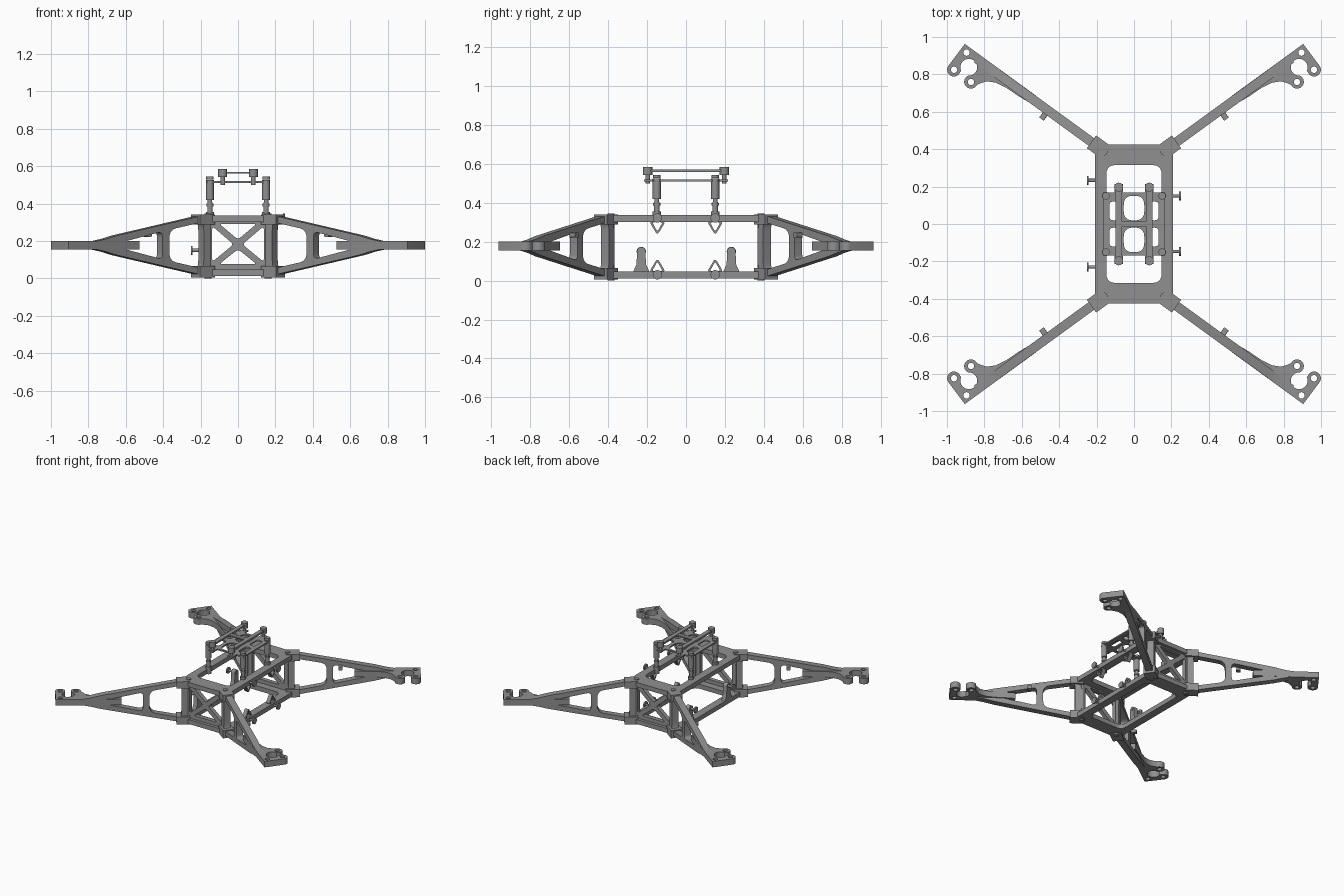
import bpy, bmesh, math
from mathutils import Matrix, Vector

if "Cube" in bpy.data.objects:
    bpy.data.objects.remove(bpy.data.objects["Cube"])

grey = bpy.data.materials.new("mid_grey")
grey.diffuse_color = (0.28, 0.28, 0.28, 1)
grey.use_nodes = True
grey.node_tree.nodes["Principled BSDF"].inputs["Base Color"].default_value = grey.diffuse_color


def arc(cx, cy, r, a0, a1, n=14):
    return [(cx + r * math.cos(math.radians(a0 + (a1 - a0) * i / n)),
             cy + r * math.sin(math.radians(a0 + (a1 - a0) * i / n))) for i in range(n + 1)]


def circle(cx, cy, r, n=20):
    return arc(cx, cy, r, 0, 360 - 360 / n, n - 1)


def rounded(pts, r, n=5):
    """Round every corner of a polygon with a small quadratic curve."""
    out = []
    for i, p in enumerate(pts):
        p, a, b = Vector(p), Vector(pts[i - 1]), Vector(pts[(i + 1) % len(pts)])
        s = p + (a - p).normalized() * min(r, (a - p).length * 0.45)
        e = p + (b - p).normalized() * min(r, (b - p).length * 0.45)
        for k in range(n + 1):
            t = k / n
            out.append(tuple(s * (1 - t) ** 2 + p * 2 * t * (1 - t) + e * t * t))
    return out


def rect(x0, y0, x1, y1):
    return [(x0, y0), (x1, y0), (x1, y1), (x0, y1)]


def basis(a, b, c):
    return Matrix((a, b, c)).transposed().to_4x4()


XY = Matrix.Identity(4)
XZ = basis((1, 0, 0), (0, 0, 1), (0, 1, 0))
YZ = basis((0, 1, 0), (0, 0, 1), (1, 0, 0))


def finish(name, bm, mat):
    bmesh.ops.transform(bm, matrix=mat, verts=bm.verts)
    bmesh.ops.remove_doubles(bm, verts=bm.verts, dist=1e-5)
    bmesh.ops.recalc_face_normals(bm, faces=bm.faces)
    me = bpy.data.meshes.new(name)
    bm.to_mesh(me)
    bm.free()
    me.materials.append(grey)
    ob = bpy.data.objects.new(name, me)
    bpy.context.collection.objects.link(ob)
    bpy.ops.object.select_all(action='DESELECT')
    ob.select_set(True)
    bpy.context.view_layer.objects.active = ob
    bpy.ops.object.shade_smooth_by_angle(angle=math.radians(30))
    return ob


def plate(name, loops, d0, d1, mat=XY):
    """Extrude an outline with holes from depth d0 to d1 along the third axis."""
    cu = bpy.data.curves.new(name, 'CURVE')
    cu.dimensions = '2D'
    cu.fill_mode = 'BOTH'
    cu.extrude = (d1 - d0) / 2
    for pts in loops:
        sp = cu.splines.new('POLY')
        sp.points.add(len(pts) - 1)
        for q, p in zip(sp.points, pts):
            q.co = (p[0], p[1], 0, 1)
        sp.use_cyclic_u = True
    tmp = bpy.data.objects.new(name + "_outline", cu)
    bpy.context.collection.objects.link(tmp)
    bpy.context.view_layer.update()
    me = tmp.to_mesh()
    bm = bmesh.new()
    bm.from_mesh(me)
    tmp.to_mesh_clear()
    bpy.data.objects.remove(tmp)
    bpy.data.curves.remove(cu)
    return finish(name, bm, mat @ Matrix.Translation((0, 0, (d0 + d1) / 2)))


def rod(name, cx, cy, r, d0, d1, mat=XY):
    bm = bmesh.new()
    bmesh.ops.create_cone(bm, cap_ends=True, segments=20, radius1=r, radius2=r, depth=d1 - d0)
    return finish(name, bm, mat @ Matrix.Translation((cx, cy, (d0 + d1) / 2)))


# Top and bottom hub frames
for name, z0, z1 in (("bottom_frame", 0.012, 0.047), ("top_frame", 0.302, 0.337)):
    plate(name, [rect(-0.208, -0.425, 0.208, 0.425),
                 rounded(rect(-0.148, -0.315, 0.148, 0.315), 0.05)], z0, z1)

# Arms: truss, motor mount, hub brackets and corner bolts, mirrored to four corners
C, S = math.cos(math.radians(36)), math.sin(math.radians(36))
MID = 0.177


def sym(pts):
    """Close a top-half profile with its reflection about the arm's mid height."""
    return [(u, MID + h) for u, h in pts] + [(u, MID - h) for u, h in reversed(pts)]


truss = [sym([(0.36, 0.156), (0.43, 0.156), (0.98, 0.052), (1.05, 0.034), (1.11, 0.023), (1.2, 0.023)]),
         rounded(sym([(0.405, 0.125), (0.45, 0.117), (0.632, 0.083)]), 0.045),
         rounded(sym([(0.678, 0.074), (0.995, 0.006)]), 0.03)]
mount = [[(0.83, 0.197), (0.9, 0.190), (0.98, 0.188), (1.04, 0.178), (1.085, 0.155), (1.107, 0.125)]
         + arc(1.152, 0.102, 0.036, 170, 375) + arc(1.207, 0.159, 0.045, 240, -60, 20)
         + arc(1.264, 0.101, 0.036, 165, 360) + [(1.298, 0.247), (0.83, 0.247)]]
mount += [circle(u, v, 0.017) for u in (1.151, 1.263) for v in (0.102, 0.215)]

for side, sx in (("right", 1), ("left", -1)):
    for end, sy in (("front", -1), ("back", 1)):
        tag = f"{end}_{side}_"
        u, v, z = (sx * C, sy * S, 0), (-sx * S, sy * C, 0), (0, 0, 1)
        flat, upright = basis(u, v, z), basis(u, z, v)
        plate(tag + "arm_truss", truss, 0.196, 0.246, upright)
        plate(tag + "motor_mount", mount, 0.154, 0.2, flat)
        plate(tag + "cable_tab", [rounded(rect(0.715, 0.222, 0.745, 0.247), 0.006)],
              0.163, 0.2, upright)
        for lvl, z0, z1 in (("lower", 0.006, 0.066), ("upper", 0.288, 0.341)):
            plate(tag + lvl + "_bracket", [rect(0.345, 0.18, 0.442, 0.264)], z0, z1, flat)
        rod(tag + "corner_bolt", sx * 0.16, sy * 0.385, 0.018, 0.0, 0.346)

# Cross-braced end panels
for end, sy in (("front", -1), ("back", 1)):
    outline = [(-0.178, 0.03), (0.178, 0.03), (0.178, 0.08), (0.16, 0.13), (0.16, 0.22), (0.178, 0.27),
               (0.178, 0.32), (-0.178, 0.32), (-0.178, 0.27), (-0.16, 0.22), (-0.16, 0.13), (-0.178, 0.08)]
    wins = [[(-0.1, 0.292), (0.1, 0.292), (0, 0.208)], [(-0.1, 0.076), (0.1, 0.076), (0, 0.156)]]
    wins += [[(s * 0.138, 0.28), (s * 0.138, 0.088), (s * 0.024, 0.182)] for s in (-1, 1)]
    y0, y1 = sorted((sy * 0.37, sy * 0.402))
    plate(end + "_cross_panel", [outline] + [rounded(w, 0.018) for w in wins], y0, y1, XZ)

# Right rail: screws and triangular clips
for i, y in enumerate((-0.147, 0.15)):
    for lvl, z, base, s in (("lower", 0.03, 0.045, 1), ("upper", 0.322, 0.304, -1)):
        rod(f"{lvl}_rail_screw_{i}", y, z, 0.008, 0.2, 0.245, YZ)
        rod(f"{lvl}_rail_screw_head_{i}", y, z, 0.024, 0.24, 0.25, YZ)
        plate(f"{lvl}_clip_{i}", [rounded([(y - 0.042, base), (y + 0.042, base), (y, base + s * 0.07)], 0.018),
                                  rounded([(y - 0.027, base + s * 0.004), (y + 0.027, base + s * 0.004),
                                           (y, base + s * 0.053)], 0.012)], 0.165, 0.195, YZ)

# Left rail: upright lugs with thumb screws
for i, y in enumerate((-0.23, 0.233)):
    plate(f"left_lug_{i}", [[(y - 0.042, 0.045), (y + 0.042, 0.045), (y + 0.024, 0.085)]
                            + arc(y, 0.15, 0.022, 0, 180) + [(y - 0.024, 0.085)],
                            circle(y, 0.15, 0.009)], -0.208, -0.175, YZ)
    rod(f"thumb_screw_{i}", y, 0.15, 0.009, -0.25, -0.17, YZ)
    rod(f"thumb_screw_head_{i}", y, 0.15, 0.024, -0.252, -0.242, YZ)

# Tray standoffs on the top frame
for x in (-0.15, 0.15):
    for y in (-0.15, 0.15):
        for part, r, z0, z1 in (("foot", 0.021, 0.3, 0.355), ("damper", 0.014, 0.355, 0.405),
                                ("damper_collar", 0.019, 0.385, 0.4),
                                ("standoff", 0.021, 0.42, 0.525), ("neck", 0.012, 0.4, 0.42),
                                ("cap", 0.02, 0.528, 0.544)):
            rod(f"tray_{part}", x, y, r, z0, z1)

# Tray plate with cut-outs and ears
ears = [(-0.165, -0.168), (-0.105, -0.168), (-0.105, -0.215), (-0.06, -0.215), (-0.06, -0.168)]
low = ears + [(-x, y) for x, y in reversed(ears)]
tray = [low + [(-x, -y) for x, y in low]]
for s in (-1, 1):
    tray.append(rounded(rect(-0.055, s * 0.085 - 0.066, 0.055, s * 0.085 + 0.066), 0.05))
    for t in (-1, 1):
        tray.append(rounded(rect(s * 0.107 - 0.024, t * 0.07 - 0.05, s * 0.107 + 0.024, t * 0.07 + 0.05), 0.02))
plate("tray_plate", tray, 0.51, 0.52)

# Upper rails, knobs and stems over the tray
for x in (-0.082, 0.082):
    plate("tray_rail", [rect(x - 0.016, -0.2, x + 0.016, 0.2)], 0.558, 0.572)
    for y in (-0.197, 0.197):
        rod("rail_stem", x, y, 0.012, 0.5, 0.545)
        rod("rail_knob", x, y, 0.024, 0.542, 0.585)
plate("tray_rail_link", [rect(-0.08, -0.015, 0.08, 0.015)], 0.56, 0.57)
